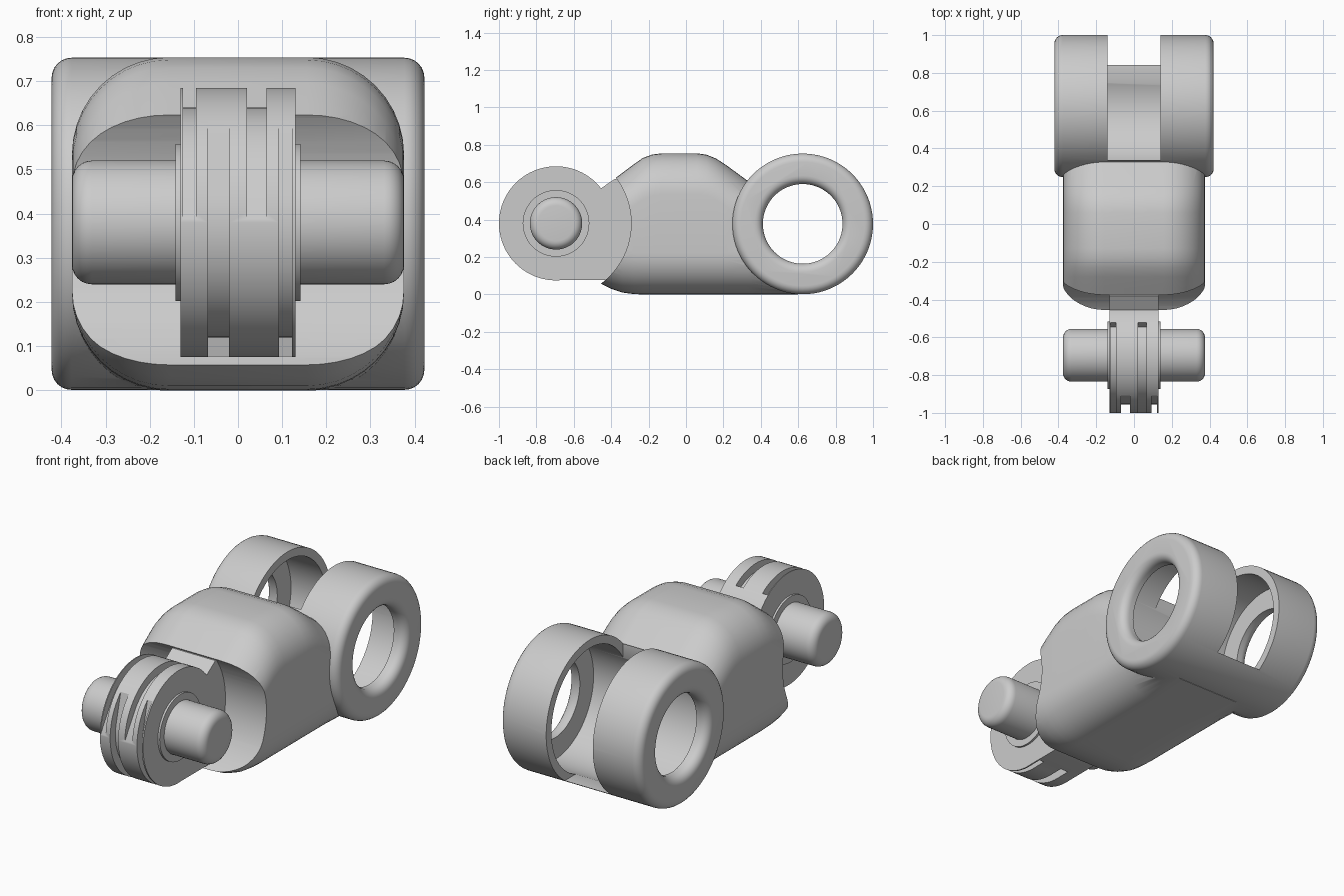
import bpy, bmesh
from math import sin, cos, pi, radians

if "Cube" in bpy.data.objects:
    bpy.data.objects.remove(bpy.data.objects["Cube"], do_unlink=True)

grey = bpy.data.materials.new("light_grey")
grey.use_nodes = True
grey.diffuse_color = (0.6, 0.6, 0.6, 1)
grey.node_tree.nodes["Principled BSDF"].inputs["Base Color"].default_value = (0.6, 0.6, 0.6, 1)

PIN = (-0.695, 0.38)     # y, z of the front hinge axis
SOCKET = (0.624, 0.377)  # y, z of the rear hinge axis


def skin(name, rings):
    """Closed solid through a list of equal-length point rings."""
    bm = bmesh.new()
    loops = [[bm.verts.new(p) for p in ring] for ring in rings]
    n = len(loops[0])
    for a, b in zip(loops, loops[1:]):
        for i in range(n):
            j = (i + 1) % n
            bm.faces.new((a[i], a[j], b[j], b[i]))
    bm.faces.new(loops[0])
    bm.faces.new(loops[-1])
    bmesh.ops.recalc_face_normals(bm, faces=bm.faces[:])
    mesh = bpy.data.meshes.new(name)
    bm.to_mesh(mesh)
    bm.free()
    mesh.materials.append(grey)
    ob = bpy.data.objects.new(name, mesh)
    bpy.context.collection.objects.link(ob)
    return ob


def lathe(name, centre, profile, n=80):
    """Turn a list of (x, radius) around an axis along x."""
    cy, cz = centre
    return skin(name, [[(x, cy + r * cos(2 * pi * i / n), cz + r * sin(2 * pi * i / n))
                        for i in range(n)] for x, r in profile])


def prism(name, x0, x1, outline):
    """Extrude a (y, z) outline along x."""
    return skin(name, [[(x, y, z) for y, z in outline] for x in (x0, x1)])


def mirrored(half):
    """Extend a half profile, listed from -x inwards, to the other side."""
    return half + [(-x, r) for x, r in reversed(half)]


def rounded_drum(half_width, radius, bevel, steps=6):
    arc = [pi / 2 * i / steps for i in range(steps + 1)]
    return mirrored([(-half_width + bevel * (1 - sin(a)), radius - bevel * (1 - cos(a)))
                     for a in reversed(arc)][::-1])


def combine(ob, tool, operation):
    mod = ob.modifiers.new(operation.lower(), "BOOLEAN")
    mod.operation, mod.object, mod.solver = operation, tool, "EXACT"
    bpy.context.view_layer.update()
    result = ob.evaluated_get(bpy.context.evaluated_depsgraph_get())
    mesh = bpy.data.meshes.new_from_object(result)
    ob.modifiers.clear()
    ob.data = mesh
    bpy.data.objects.remove(tool, do_unlink=True)


# Bevelled drum profile: face edge first, then round to the full radius
def drum(name, centre, half_width, radius, bevel, steps=6):
    half = []
    for i in range(steps + 1):
        a = pi / 2 * i / steps
        half.append((-half_width + bevel * (1 - cos(a)), radius - bevel * (1 - sin(a))))
    return lathe(name, centre, mirrored(half))


# Main body: rounded sections that follow the humped side outline
def section(y, bottom, top, half=0.376, steps=10):
    r = min(0.22, (top - bottom) / 2 - 0.01)
    ring = []
    for q, (sx, sz) in enumerate(((1, 1), (-1, 1), (-1, -1), (1, -1))):
        cx = sx * (half - r)
        cz = top - r if sz > 0 else bottom + r
        for i in range(steps + 1):
            a = pi / 2 * (q + i / steps)
            ring.append((cx + r * cos(a), y, cz + r * sin(a)))
    return ring


stations = [(-0.50, 0.085, 0.53), (-0.46, 0.06, 0.56), (-0.40, 0.03, 0.605),
            (-0.34, 0.01, 0.65), (-0.28, 0.002, 0.695), (-0.23, 0, 0.73),
            (-0.18, 0, 0.748), (-0.13, 0, 0.754), (0.06, 0, 0.754),
            (0.11, 0, 0.747), (0.16, 0, 0.727), (0.21, 0, 0.695),
            (0.33, 0, 0.607), (0.60, 0, 0.42)]
body = skin("link_body", [section(*s) for s in stations])

# Rear fork rings
combine(body, drum("fork_drum", SOCKET, 0.422, 0.376, 0.045), "UNION")

# Socket bore: rounded side holes opening into a wider cavity
bore = [(-0.5, 0.258)]
for i in range(7):
    a = pi / 2 * i / 6
    bore.append((-0.377 - 0.045 * cos(a), 0.258 - 0.045 * sin(a)))
bore += [(-0.35, 0.213), (-0.35, 0.331)]
combine(body, lathe("socket_cutter", SOCKET, mirrored(bore)), "DIFFERENCE")

# Slot between the fork rings, leaving a low floor
for y0, z0 in ((0.34, 0.38), (0.624, 0.07)):
    slot = prism("slot_cutter", -0.14, 0.14, [(y0, z0), (1.2, z0), (1.2, 1), (y0, 1)])
    combine(body, slot, "DIFFERENCE")

# Hollow front for the next joint to swing in
combine(body, lathe("front_cutter", PIN, [(-0.6, 0.402), (0.6, 0.402)]), "DIFFERENCE")

# Knuckle disc with its neck into the body
knuckle = lathe("knuckle_disc", PIN, [(-0.13, 0.305), (0.13, 0.305)])
neck = prism("neck", -0.1299, 0.1299,
             [(-0.695, 0.076), (-0.45, 0.076), (-0.25, 0.1), (-0.25, 0.6),
              (-0.38, 0.618), (-0.455, 0.567), (-0.65, 0.45)])
combine(knuckle, neck, "UNION")


# Cord grooves: constant depth, running out along a tangent at the front
def groove(x0, x1, start, end, sign, floor=0.26, steps=24):
    def at(radius, a):
        return (PIN[0] - radius * cos(a), PIN[1] + radius * sin(a))
    angles = [radians(start + (end - start) * i / steps) for i in range(steps + 1)]
    inner = [at(floor, a) for a in angles]
    y, z = inner[-1]
    a = angles[-1]
    tip = (y + sign * 0.25 * sin(a), z + sign * 0.25 * cos(a))
    outer = [at(0.36, a) for a in reversed(angles)]
    combine(knuckle, prism("groove_cutter", x0, x1, inner + [tip] + outer), "DIFFERENCE")


for x0, x1 in ((-0.125, -0.095), (0.02, 0.065)):
    groove(x0, x1, 125, 33, -1)
for x0, x1 in ((-0.068, -0.02), (0.093, 0.122)):
    groove(x0, x1, -105, 14, 1)

# Hinge pin and its shoulder
shoulder = lathe("pin_shoulder", PIN, [(-0.141, 0.178), (0.141, 0.178)])
pin = drum("hinge_pin", PIN, 0.376, 0.14, 0.045)

for ob in (body, knuckle, shoulder, pin):
    bpy.ops.object.select_all(action="DESELECT")
    ob.select_set(True)
    bpy.context.view_layer.objects.active = ob
    bpy.ops.object.shade_smooth_by_angle(angle=radians(32))
